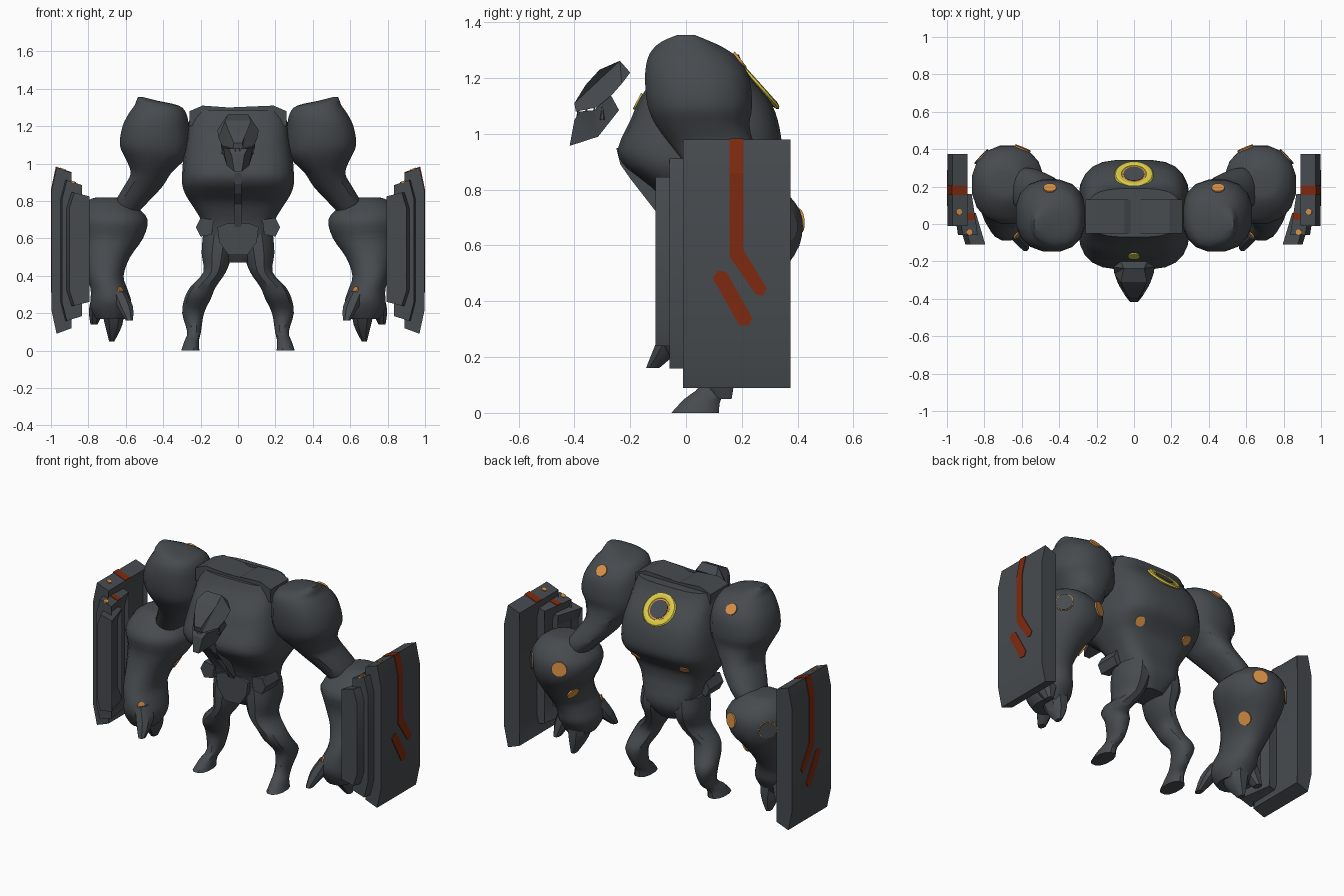
import bpy, bmesh, math
from mathutils import Vector, Matrix

cube = bpy.data.objects.get("Cube")
if cube:
    bpy.data.objects.remove(cube)


def material(name, rgb):
    m = bpy.data.materials.new(name)
    m.use_nodes = True
    m.diffuse_color = (*rgb, 1)
    m.node_tree.nodes["Principled BSDF"].inputs["Base Color"].default_value = (*rgb, 1)
    return m


GREY = material("slate grey", (.062, .07, .078))
RUST = material("rust red", (.21, .023, .005))
ORANGE = material("amber orange", (.68, .28, .06))
YELLOW = material("lamp yellow", (.7, .6, .06))


def finish(name, bm, mat, angle=35):
    bmesh.ops.recalc_face_normals(bm, faces=bm.faces)
    me = bpy.data.meshes.new(name)
    bm.to_mesh(me)
    bm.free()
    me.materials.append(mat)
    me.shade_smooth()
    me.set_sharp_from_angle(angle=math.radians(angle))
    ob = bpy.data.objects.new(name, me)
    bpy.context.collection.objects.link(ob)
    return ob


def spline(a, b, c, d, t):
    return [.5 * (2 * q + (r - p) * t + (2 * p - 5 * q + 4 * r - s) * t * t
                  + (3 * q - p - 3 * r + s) * t ** 3) for p, q, r, s in zip(a, b, c, d)]


def loft(name, stations, side=1, sides=16, power=2.0, steps=3):
    """Stations are (z, x, y, half width, half depth)."""
    n = len(stations)
    rows = []
    for i in range(n - 1):
        quad = [stations[min(max(i + k, 0), n - 1)] for k in (-1, 0, 1, 2)]
        rows += [spline(*quad, j / steps) for j in range(steps)]
    rows.append(stations[-1])
    bm = bmesh.new()
    rings = []
    for z, x, y, rx, ry in rows:
        ring = []
        for k in range(sides):
            a = math.tau * (k + .5) / sides
            c, s = math.cos(a), math.sin(a)
            px = math.copysign(abs(c) ** (2 / power), c) * rx
            py = math.copysign(abs(s) ** (2 / power), s) * ry
            ring.append(bm.verts.new((side * (x + px), y + py, z)))
        rings.append(ring)
    for r0, r1 in zip(rings, rings[1:]):
        for k in range(sides):
            m = (k + 1) % sides
            bm.faces.new((r0[k], r0[m], r1[m], r1[k]))
    bm.faces.new(rings[0])
    bm.faces.new(rings[-1])
    return finish(name, bm, GREY)


def prism(name, pts, axis, a, b, side=1, mat=GREY, slant=0):
    """Extrude a 2D outline along x or y; a third value is its own half width."""
    bm = bmesh.new()
    ends = []
    for sign, t in ((-1, a), (1, b)):
        ring = []
        for p in pts:
            if axis == "x":
                co = (side * (sign * p[2] if len(p) > 2 else t), p[0], p[1])
            else:
                co = (side * (p[0] + slant * t), t, p[1])
            ring.append(bm.verts.new(co))
        ends.append(ring)
    for k in range(len(pts)):
        m = (k + 1) % len(pts)
        bm.faces.new((ends[0][k], ends[0][m], ends[1][m], ends[1][k]))
    caps = [bm.faces.new(r) for r in ends]
    bmesh.ops.triangulate(bm, faces=caps)
    return finish(name, bm, mat, 20)


def spot(name, part, point, radius, mat=ORANGE, thick=.009):
    """Thin disc laid on the nearest surface of a part."""
    _, loc, normal, _ = part.closest_point_on_mesh(Vector(point))
    turn = normal.to_track_quat("Z", "Y").to_matrix().to_4x4()
    bm = bmesh.new()
    bmesh.ops.create_cone(bm, cap_ends=True, segments=20, radius1=radius,
                          radius2=radius, depth=thick,
                          matrix=Matrix.Translation(loc + normal * .001) @ turn)
    return finish(name, bm, mat)


# Torso and hips
torso = loft("torso", [
    (.47, 0, .11, .07, .09), (.56, 0, .11, .15, .14), (.66, 0, .095, .185, .14),
    (.72, 0, .08, .21, .145), (.79, 0, .065, .255, .17), (.84, 0, .055, .285, .22),
    (.89, 0, .05, .3, .275), (.95, 0, .05, .3, .295), (1.05, 0, .065, .292, .265),
    (1.13, 0, .065, .277, .23), (1.22, 0, .06, .265, .16), (1.285, 0, .06, .245, .13)],
    sides=24, power=3.3)
prism("chest_keel", [(-.25, .95), (-.235, .89), (-.2, .84), (-.11, .78), (-.06, .66),
                     (.05, .66), (.05, .95)], "x", -.018, .018)
prism("pelvis_plate", [(-.11, .66), (-.06, .68), (.06, .68), (.11, .66), (.1, .58),
                       (.05, .51), (-.05, .51), (-.1, .58)], "y", -.06, .1)
prism("collar", [(-.26, 1.2), (-.26, 1.28), (-.19, 1.31), (-.05, 1.3), (0, 1.275),
                 (.05, 1.3), (.19, 1.31), (.26, 1.28), (.26, 1.2)], "y", -.05, .13)

# Head, jaw and teeth, set out in front of the chest
prism("head", [(-.2, 1.22, .07), (-.237, 1.262, .055), (-.31, 1.23, .07),
               (-.36, 1.175, .05), (-.4, 1.11, .022), (-.395, 1.08, .028),
               (-.32, 1.095, .085), (-.265, 1.14, .105), (-.23, 1.18, .11)], "x", 0, 0)
prism("jaw", [(-.27, 1.14, .09), (-.24, 1.085, .09), (-.315, .99, .06),
              (-.417, .957, .02), (-.4, 1.05, .035), (-.38, 1.08, .05),
              (-.33, 1.085, .08)], "x", 0, 0)
for i in range(8):
    u = (i - 3.5) / 3.5
    y = -.4 + .1 * abs(u)
    loft(f"tooth_{i + 1}", [(1.05, u * .08, y, .009, .009), (1.1, u * .08, y, .002, .002)],
         sides=5, steps=1)

# Back lamp and neck ring
LAMP = Vector((0, .265, 1.17))
spot("lamp_rim", torso, LAMP, .07)
spot("lamp_centre", torso, LAMP, .056, GREY, .014)
_, at, normal, _ = torso.closest_point_on_mesh(LAMP)
bpy.ops.mesh.primitive_torus_add(major_radius=.083, minor_radius=.022, major_segments=28,
                                 minor_segments=8, location=at,
                                 rotation=normal.to_track_quat("Z", "Y").to_euler())
lamp = bpy.context.object
lamp.name = "back_lamp_ring"
lamp.scale.z = .5
lamp.data.materials.append(YELLOW)
spot("neck_socket", torso, (0, -.18, 1.12), .032, YELLOW)

SHIELD = [(.996, .86), (.97, .98), (.89, .95), (.92, .84),
          (.92, .22), (.89, .12), (.97, .09), (.996, .21)]

for side, tag in ((1, "left"), (-1, "right")):
    # Belt pods and lower back lights
    prism(f"{tag}_belt_pod", [(.13, .7), (.2, .71), (.225, .66), (.2, .61), (.14, .62)],
          "y", -.05, .09, side)
    spot(f"{tag}_lower_back_spot", torso, (side * .17, .26, .83), .03)

    # Shoulder flowing into the upper arm
    arm = loft(f"{tag}_upper_arm", [
        (.72, .61, .2, .06, .09), (.8, .565, .18, .09, .12), (.88, .505, .14, .105, .135),
        (.95, .465, .1, .11, .15), (1.03, .44, .06, .165, .17), (1.1, .445, .05, .19, .19),
        (1.2, .44, .04, .18, .19), (1.27, .43, .025, .155, .165), (1.31, .435, .01, .12, .125),
        (1.335, .485, 0, .06, .08), (1.355, .52, 0, .015, .03)], side, power=2.4)
    spot(f"{tag}_shoulder_spot", arm, (side * .45, .2, 1.27), .035)

    # Forearm and hand
    forearm = loft(f"{tag}_forearm", [
        (.17, .68, .06, .08, .1), (.22, .68, .06, .108, .13), (.27, .68, .065, .11, .155),
        (.33, .69, .075, .1, .16), (.4, .71, .105, .1, .165), (.5, .705, .165, .13, .18),
        (.6, .68, .21, .175, .2), (.7, .675, .21, .195, .21), (.77, .69, .22, .15, .16),
        (.81, .69, .22, .1, .1), (.82, .69, .22, .06, .06)], side, power=2.2)
    claws = {"inner": [(.32, .64, -.02, .04, .06), (.24, .605, -.06, .045, .055),
                       (.16, .58, -.12, .02, .025)],
             "middle": [(.25, .67, .08, .07, .1), (.14, .665, .11, .05, .07),
                        (.05, .675, .14, .015, .025)],
             "outer": [(.3, .73, .1, .05, .08), (.22, .755, .13, .045, .06),
                       (.14, .77, .17, .02, .03)]}
    for kind, path in claws.items():
        loft(f"{tag}_{kind}_claw", path, side, 8, 2.5)
    for label, point, r, mat, thick in (
            ("elbow", (.585, .43, .69), .045, ORANGE, .009),
            ("wrist", (.565, .27, .46), .04, ORANGE, .009),
            ("hand", (.59, -.09, .34), .021, ORANGE, .009),
            ("elbow_rim", (.85, .39, .67), .054, ORANGE, .003),
            ("elbow_cap", (.85, .39, .67), .05, GREY, .009)):
        spot(f"{tag}_{label}_spot", forearm, (side * point[0], *point[1:]), r, mat, thick)

    # Leg and foot
    loft(f"{tag}_leg", [
        (0, .255, .033, .05, .088), (.05, .248, .06, .04, .068), (.1, .235, .115, .038, .065),
        (.2, .24, .14, .06, .075), (.28, .215, .09, .073, .08), (.34, .187, .07, .07, .085),
        (.42, .125, .08, .062, .11), (.52, .112, .1, .085, .135), (.62, .1, .1, .09, .13)],
        side, 12, 2.3)

    # Nested shield plates, fanned inward and forward
    for i, (dx, zs, zc, y0, y1, slant) in enumerate(((0, 1, .535, -.01, .375, 0),
                                                     (.055, .845, .535, -.06, .16, .15),
                                                     (.095, .68, .5425, -.11, .06, .3))):
        outline = [(x - dx - slant * y0, zc + (z - .535) * zs) for x, z in SHIELD]
        plate = prism(f"{tag}_shield_plate_{i + 1}", outline, "y", y0, y1, side, slant=slant)
        if i < 2:
            y, w = ((.181, .025), (.04, .018))[i]
            bend, tip, inner = [Vector(p) for p in outline[:3]]
            up, out = Vector((0, .004)), Vector((.004, 0))
            prism(f"{tag}_top_stripe_{i + 1}",
                  [bend + out, tip + out + up, inner + up, inner - up, tip - out - up, bend - out],
                  "y", y - w, y + w, side, RUST, slant)
            spot(f"{tag}_plate_spot_{i + 1}", plate,
                 (side * (.925, .85)[i], (.065, -.04)[i], 1), .016)

    # Painted marks on the outer shield face
    prism(f"{tag}_long_stripe", [(.156, .86), (.206, .86), (.206, .585), (.29, .445),
                                 (.275, .42), (.25, .425), (.156, .56)],
          "x", .992, 1, side, RUST)
    prism(f"{tag}_short_stripe", [(.095, .485), (.115, .51), (.145, .505), (.238, .34),
                                  (.225, .312), (.19, .315)],
          "x", .992, 1, side, RUST)
